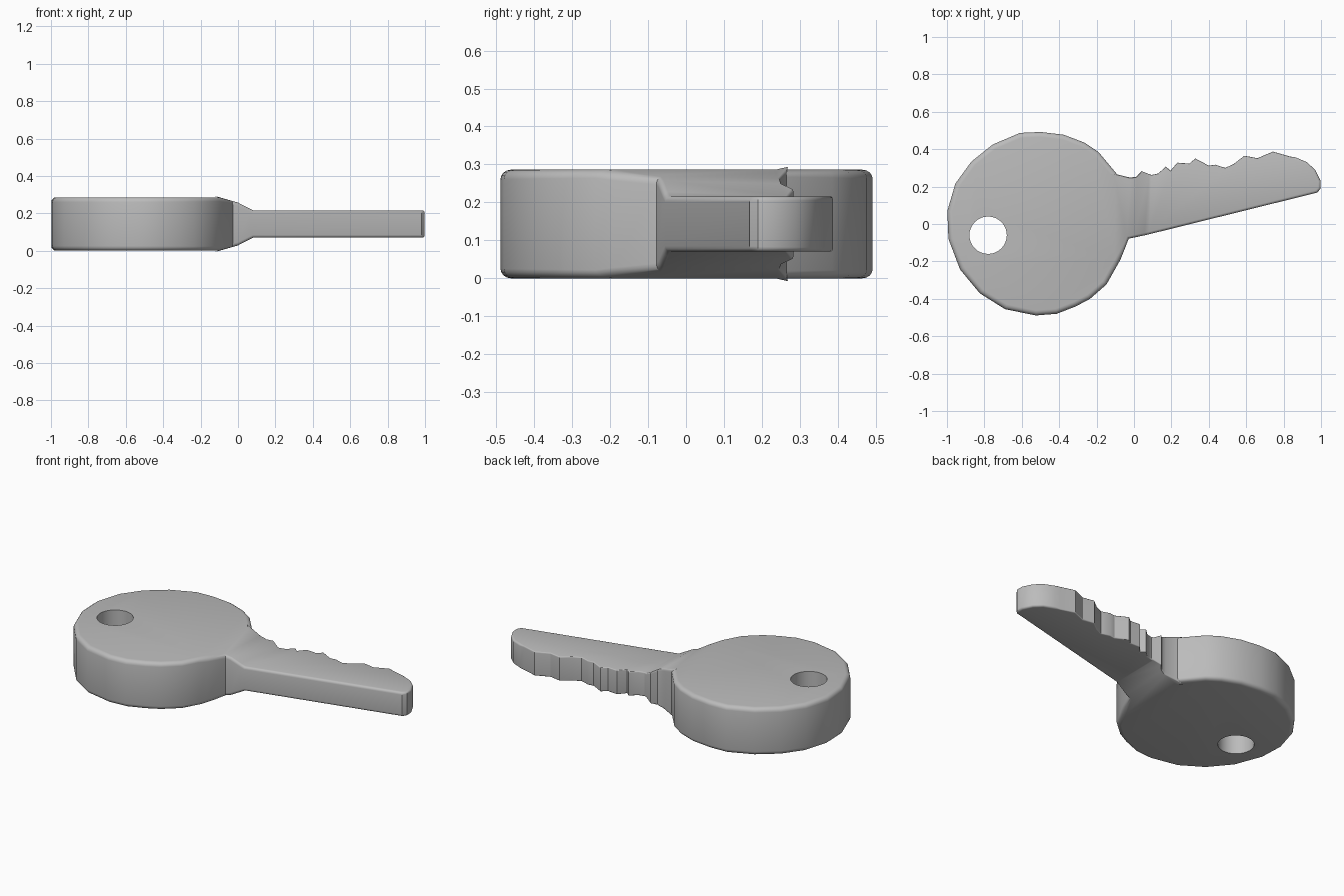
import bpy, bmesh, math

cube = bpy.data.objects.get("Cube")
if cube:
    bpy.data.objects.remove(cube, do_unlink=True)

MID = 0.143      # middle height of the key
HALF = 0.143     # half thickness of the head

# Outline: round head, straight back of the blade, tip, then toothed edge
head = [(-0.09, 0.265), (-0.19, 0.385), (-0.265, 0.435), (-0.375, 0.477),
        (-0.5, 0.492), (-0.61, 0.487), (-0.755, 0.425), (-0.87, 0.333),
        (-0.955, 0.216), (-0.998, 0.07), (-0.992, -0.08), (-0.93, -0.243),
        (-0.825, -0.37), (-0.69, -0.455), (-0.525, -0.489), (-0.413, -0.48),
        (-0.31, -0.44), (-0.235, -0.4), (-0.147, -0.323), (-0.072, -0.19)]
blade = [(-0.028, -0.078), (0.06, -0.06), (0.98, 0.168), (0.998, 0.19),
         (0.998, 0.23), (0.968, 0.29), (0.925, 0.33), (0.867, 0.355)]
teeth = [(0.83, 0.362), (0.743, 0.387), (0.66, 0.352), (0.59, 0.365),
         (0.535, 0.322), (0.488, 0.3), (0.435, 0.317), (0.4, 0.312),
         (0.328, 0.35), (0.296, 0.323), (0.232, 0.328), (0.195, 0.285),
         (0.17, 0.307), (0.13, 0.27), (0.093, 0.262), (0.04, 0.283),
         (0.013, 0.253), (-0.02, 0.248)]


def thickness(x):
    """Share of the head thickness left at x: the neck tapers to the blade."""
    steps = [(-0.1, 1.0), (0.0, 0.8), (0.08, 0.51)]
    if x <= steps[0][0]:
        return 1.0
    for (x0, t0), (x1, t1) in zip(steps, steps[1:]):
        if x <= x1:
            return t0 + (t1 - t0) * (x - x0) / (x1 - x0)
    return steps[-1][1]


# Slab from the outline, cut across the neck and tapered
bm = bmesh.new()
face = bm.faces.new([bm.verts.new((x, y, -HALF)) for x, y in head + blade + teeth])
ext = bmesh.ops.extrude_face_region(bm, geom=[face])
for v in ext["geom"]:
    if isinstance(v, bmesh.types.BMVert):
        v.co.z = HALF
for cut in (-0.1, 0.0, 0.08):
    bmesh.ops.bisect_plane(bm, geom=bm.verts[:] + bm.edges[:] + bm.faces[:],
                           plane_co=(cut, 0, 0), plane_no=(1, 0, 0))
bmesh.ops.recalc_face_normals(bm, faces=bm.faces[:])
sides = {f for f in bm.faces if abs(f.normal.z) < 0.1}
for v in bm.verts:
    v.co.z = MID + v.co.z * thickness(v.co.x)

# Rim rounding: wide on the head, narrower on the blade, slight on the teeth
weight = bm.edges.layers.float.new("bevel_weight_edge")
for e in bm.edges:
    if sum(f in sides for f in e.link_faces) == 1:
        c = (e.verts[0].co + e.verts[1].co) / 2
        if c.x < -0.08:
            e[weight] = 1.0
        elif c.y > 0.24 and c.x < 0.85:
            e[weight] = 0.2
        else:
            e[weight] = 0.5
mesh = bpy.data.meshes.new("key")
bm.to_mesh(mesh)
bm.free()
key = bpy.data.objects.new("key", mesh)
bpy.context.collection.objects.link(key)

# Ring hole cutter
bpy.ops.mesh.primitive_cylinder_add(vertices=32, radius=0.1, depth=1,
                                    location=(-0.78, -0.06, MID))
cutter = bpy.context.object
cutter.name = "hole_cutter"
cutter.hide_render = True

bevel = key.modifiers.new("rounded_rim", 'BEVEL')
bevel.limit_method = 'WEIGHT'
bevel.width = 0.042
bevel.segments = 4
hole = key.modifiers.new("ring_hole", 'BOOLEAN')
hole.operation = 'DIFFERENCE'
hole.solver = 'EXACT'
hole.object = cutter

bpy.ops.object.select_all(action='DESELECT')
key.select_set(True)
bpy.context.view_layer.objects.active = key
for name in ("rounded_rim", "ring_hole"):
    bpy.ops.object.modifier_apply(modifier=name)
bpy.data.objects.remove(cutter, do_unlink=True)
bpy.ops.object.shade_smooth_by_angle(angle=math.radians(32))

# Plain grey metal
grey = bpy.data.materials.new("grey")
grey.use_nodes = True
colour = (0.5, 0.5, 0.5, 1)
grey.diffuse_color = colour
grey.node_tree.nodes["Principled BSDF"].inputs["Base Color"].default_value = colour
key.data.materials.clear()
key.data.materials.append(grey)
